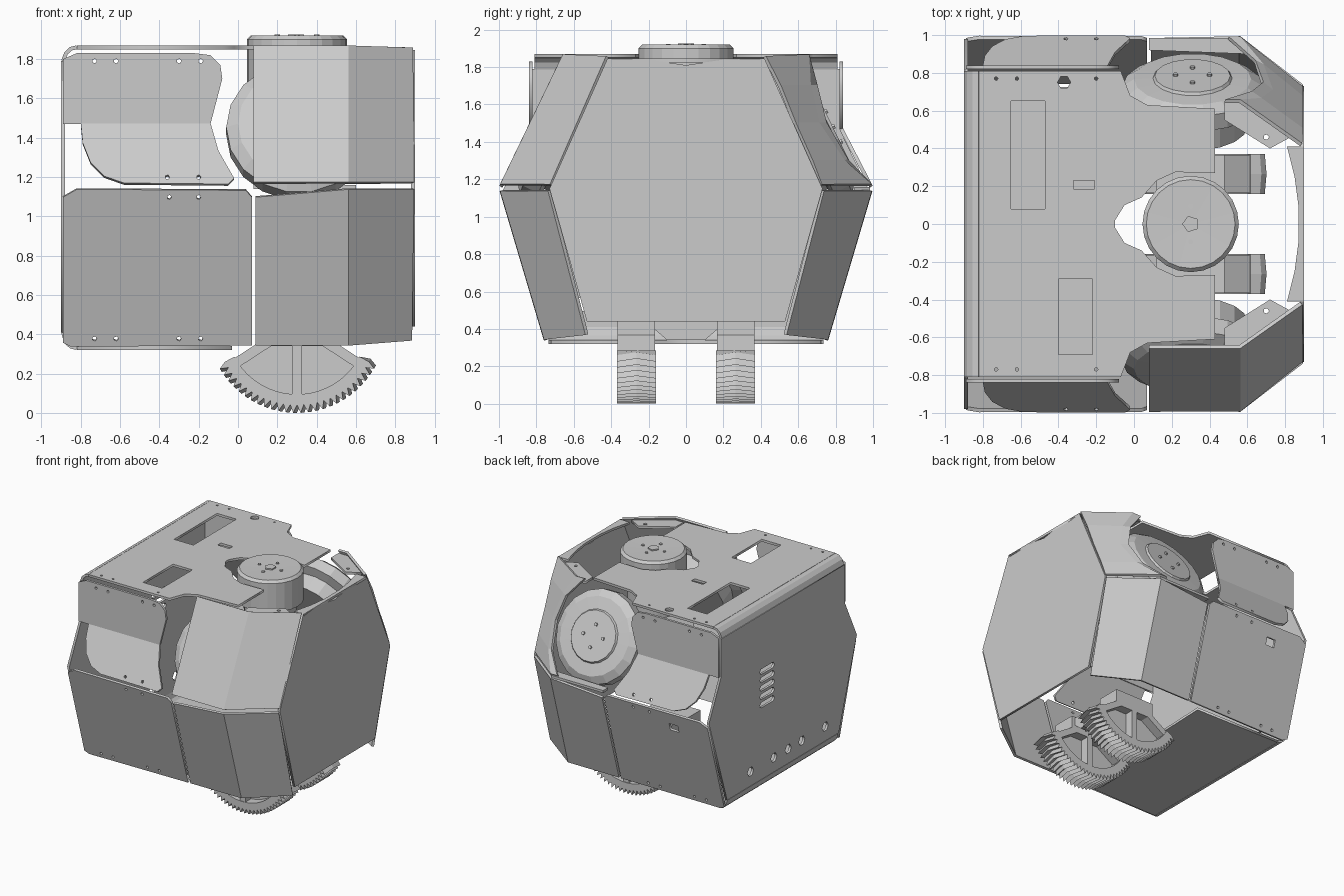
import bpy, bmesh
from math import sin, cos, pi, radians
from mathutils import Vector, Matrix

if "Cube" in bpy.data.objects:
    bpy.data.objects.remove(bpy.data.objects["Cube"])


def link(name, me):
    ob = bpy.data.objects.new(name, me)
    bpy.context.collection.objects.link(ob)
    return ob


def from_bm(name, bm):
    bmesh.ops.recalc_face_normals(bm, faces=bm.faces)
    me = bpy.data.meshes.new(name)
    bm.to_mesh(me)
    bm.free()
    return link(name, me)


def plate(name, loops, o, u, v, t=0.02):
    """Flat sheet with holes: the first loop is the outline, the rest are holes."""
    cu = bpy.data.curves.new(name, 'CURVE')
    cu.dimensions, cu.fill_mode, cu.extrude = '2D', 'BOTH', t / 2
    for loop in loops:
        sp = cu.splines.new('POLY')
        sp.points.add(len(loop) - 1)
        for p, (a, b) in zip(sp.points, loop):
            p.co = (a, b, 0, 1)
        sp.use_cyclic_u = True
    tmp = link(name + "_outline", cu)
    dg = bpy.context.evaluated_depsgraph_get()
    me = bpy.data.meshes.new_from_object(tmp.evaluated_get(dg))
    bpy.data.objects.remove(tmp)
    u, v = Vector(u), Vector(v)
    w = u.cross(v).normalized()
    m = Matrix((u, v, w)).transposed().to_4x4()
    m.translation = Vector(o)
    me.transform(m)
    return link(name, me)


def skin(name, rows, t=0.02):
    """Folded sheet lofted through rows of points."""
    bm = bmesh.new()
    vs = [[bm.verts.new(p) for p in r] for r in rows]
    for a, b in zip(vs, vs[1:]):
        for i in range(len(a) - 1):
            bm.faces.new((a[i], a[i + 1], b[i + 1], b[i]))
    ob = from_bm(name, bm)
    md = ob.modifiers.new("thickness", 'SOLIDIFY')
    md.thickness, md.offset = t, 0
    return ob


def lathe(name, prof, o, axis, n=20):
    bm = bmesh.new()
    vs = [bm.verts.new((r, 0, h)) for r, h in prof]
    es = [bm.edges.new(e) for e in zip(vs, vs[1:])]
    bmesh.ops.spin(bm, geom=vs + es, cent=(0, 0, 0), axis=(0, 0, 1), angle=2 * pi, steps=n)
    bmesh.ops.remove_doubles(bm, verts=bm.verts, dist=0.0005)
    bm.transform(Matrix.Translation(o) @ Vector(axis).to_track_quat('Z', 'Y').to_matrix().to_4x4())
    return from_bm(name, bm)


def box(name, lo, hi):
    bm = bmesh.new()
    bmesh.ops.create_cube(bm, size=1)
    lo, hi = Vector(lo), Vector(hi)
    bm.transform(Matrix.Translation((lo + hi) / 2) @ Matrix.Diagonal((*(hi - lo), 1)))
    return from_bm(name, bm)


def rect(a0, b0, a1, b1):
    return [(a0, b0), (a1, b0), (a1, b1), (a0, b1)]


def ngon(a, b, r, n=6):
    return [(a + r * cos(2 * pi * i / n), b + r * sin(2 * pi * i / n)) for i in range(n)]


def mirrored(half):
    """Complete an outline symmetric about the second coordinate."""
    return half + [(a, -b) for a, b in reversed(half)]


X, Y, Z = (1, 0, 0), (0, 1, 0), (0, 0, 1)

# Top plate with neck notch, hatches and screw holes
top = mirrored([(-.82, .81), (-.07, .81), (-.02, .68), (.07, .63), (.43, .61), (.43, .27), (.22, .275),
                (.12, .23), (.04, .14), (-.05, .1), (-.1, .02)][::-1])
holes = [rect(-.65, .08, -.47, .65), rect(-.4, -.69, -.22, -.29), rect(-.32, .185, -.21, .23),
         ngon(-.37, .75, .035)]
holes += [ngon(x, s * .77, .01, 5) for s in (-1, 1) for x in (-.73, -.62, -.2)]
plate("top_plate", [top] + holes, (0, 0, 1.86), X, Y)

# Bottom plate, open towards the gears
plate("bottom_plate", [mirrored([(-.14, .1), (-.05, .2), (-.03, .72), (-.82, .73)])], (0, 0, .33), X, Y)

# Back plate with vents and connector holes, bent corners above and below
back = [(-.74, .41), (-.98, 1.14), (-.82, 1.47), (-.82, 1.79), (.82, 1.79), (.82, 1.47), (.98, 1.14), (.74, .41)]
vents = [[(.11, z), (.13, z + .025), (.29, z + .025), (.31, z), (.29, z - .02), (.13, z - .02)]
         for z in (1.03, 1.1, 1.17, 1.24, 1.31)]
ports = [ngon(y, .53, .04) for y in (.43, .12, -.07, -.25, -.56)]
plate("back_plate", [back] + vents + ports, (-.89, 0, 0), Y, Z)
for nm, w, bend in (("top_bend", .81, [(-.89, 1.79), (-.875, 1.83), (-.85, 1.853), (-.82, 1.86)]),
                    ("bottom_bend", .735, [(-.89, .41), (-.875, .36), (-.85, .337), (-.82, .33)])):
    skin(nm, [[(x, -w, z), (x, w, z)] for x, z in bend])

# Front panel with dipped upper edge, and its curved lip
front = [(-.53, .44), (-.73, 1.15), (-.42, 1.845), (-.2, 1.84), (0, 1.81), (.2, 1.84), (.42, 1.845),
         (.73, 1.15), (.53, .44)]
plate("front_panel", [front], (.89, 0, 0), Y, Z)
plate("front_lip", [mirrored([(.9, .41), (.81, .41), (.85, .25), (.87, .1)])], (0, 0, 1.835), X, Y)

for s, side in ((-1, "right"), (1, "left")):
    # Rear side: upper vertical sheet, flared flap, lower slanted panel
    plate(side + "_rear_upper_panel", [[(-.89, 1.8), (-.89, 1.47), (-.14, 1.47), (-.08, 1.7), (-.09, 1.77),
          (-.14, 1.82), (-.22, 1.83), (-.82, 1.83)]] +
          [ngon(x, 1.79, .012, 5) for x in (-.73, -.62, -.3, -.19)], (0, s * .83, 0), X, Z)
    k = .16 / .31
    plate(side + "_rear_flap", [[(-.8, 1.47), (-.79, 1.37), (-.75, 1.27), (-.68, 1.2), (-.58, 1.165),
          (-.05, 1.16), (-.02, 1.19), (-.1, 1.33), (-.14, 1.47)]] +
          [ngon(x, 1.195, .012, 5) for x in (-.36, -.2)], (0, s * (.83 + k * 1.47), 0), X, (0, -s * k, 1))
    k = .296
    slot = [rect(-.6, .98, -.52, 1.04)] if s > 0 else []
    plate(side + "_rear_lower_panel", [[(-.89, .36), (-.85, .34), (.07, .345), (.07, 1.1), (.04, 1.135),
          (-.82, 1.14), (-.89, 1.1)]] + slot +
          [ngon(x, z, .012, 5) for x, z in ((-.35, 1.1), (-.2, 1.1), (-.73, .38), (-.62, .38), (-.3, .38), (-.19, .38))],
          (0, s * (.99 - k * 1.15), 0), X, (0, s * k, 1))

    # Front side: lower panel folded round the corner to the front
    skin(side + "_front_lower_panel",
         [[(.09, s * .975, 1.1), (.56, s * .985, 1.14), (.89, s * .73, 1.14)],
          [(.09, s * .75, .345), (.56, s * .75, .345), (.88, s * .53, .37)]])
    # Upper corner panel; one side covers its shoulder, the other leaves it exposed
    if s < 0:
        skin("right_front_upper_panel",
             [[(.08, -.985, 1.17), (.56, -.985, 1.17), (.89, -.72, 1.17)],
              [(.08, -.65, 1.865), (.56, -.65, 1.865), (.885, -.42, 1.855)]])
    else:
        skin("left_front_upper_panel",
             [[(.5, .985, 1.17), (.56, .985, 1.17), (.89, .72, 1.17)],
              [(.64, .86, 1.3), (.68, .84, 1.3), (.89, .67, 1.3)],
              [(.68, .745, 1.5), (.73, .705, 1.5), (.89, .58, 1.5)],
              [(.62, .695, 1.7), (.67, .66, 1.7), (.89, .5, 1.7)],
              [(.48, .65, 1.865), (.56, .65, 1.865), (.885, .42, 1.855)]])
        skin("left_shoulder_ledge", [[(.08, .985, 1.15), (.56, .985, 1.15)], [(.08, .92, 1.15), (.6, .9, 1.15)]])
    # Mounting tab at the top of the corner panel
    plate(side + "_corner_tab", [[(.48, s * .65), (.48, s * .55), (.72, s * .4), (.83, s * .46), (.56, s * .65)],
          ngon(.7, s * .46, .015, 5)], (0, 0, 1.83), X, Y)

    # Shoulder drive, tilted parallel to the upper panel
    a = radians(26)
    ax = Vector((0, s * cos(a), sin(a)))
    c = Vector((.31, s * .785, 1.48))
    lathe(side + "_shoulder_drive", [(0, 0), (.2, 0), (.21, -.015), (.31, -.02), (.37, -.06), (.37, -.15),
          (.29, -.17), (.29, -.3), (0, -.3)], c, ax, 18)
    for i in range(4):
        t = i * pi / 2
        p = c + .09 * (cos(t) * Vector(X) + sin(t) * ax.cross(Vector(X)))
        lathe(side + "_shoulder_bolt", [(0, .012), (.014, .012), (.014, -.01)], p, ax, 6)

    # Sector gear with chevron teeth
    bm = bmesh.new()
    n, half, hub = 26, radians(62), Vector((.3, 0, .455))
    step = 2 * half / n
    layers = []
    for y, shift in ((.16, 0), (.265, .5), (.37, 0)):
        outer, inner = [], []
        for i in range(2 * n + 1):
            t = -half + (i / 2 + shift) * step
            r = .455 if i % 2 else .415
            outer.append(bm.verts.new(hub + Vector((r * sin(t), s * y, -r * cos(t)))))
            t -= shift * step
            inner.append(bm.verts.new(hub + Vector((.36 * sin(t), s * y, -.36 * cos(t)))))
        layers.append(outer + inner[::-1])
    m = len(layers[0])
    for a0, b0 in zip(layers, layers[1:]):
        for i in range(m):
            bm.faces.new((a0[i], a0[(i + 1) % m], b0[(i + 1) % m], b0[i]))
    for lay in (layers[0], layers[-1]):
        for i in range(2 * n):
            bm.faces.new((lay[i], lay[i + 1], lay[m - 2 - i], lay[m - 1 - i]))
    from_bm(side + "_sector_gear", bm)

    # Gear spokes, thin web and hub
    for t in (-57, 0, 57):
        sp = box(side + "_gear_spoke", (-.025, -.1, -.38), (.025, .1, -.05))
        sp.location = (.3, s * .265, .455)
        sp.rotation_euler = (0, radians(-t), 0)
    fan = [(.3 + .37 * sin(radians(t)), .455 - .37 * cos(radians(t))) for t in range(-60, 61, 12)]
    plate(side + "_gear_web", [fan + [(.45, .37), (.15, .37)]], (0, s * .265, 0), X, Z, .05)
    box(side + "_gear_yoke", (.12, s * .265 - .1, .34), (.48, s * .265 + .1, .47))

# Bridge between the gears
plate("gear_bridge", [[(-.17, .4), (-.1, .34), (.1, .34), (.17, .4), (.17, .46), (-.17, .46)]],
      (.3, 0, 0), Y, Z, .3)

# Neck drive with square stud and bolts
lathe("neck_drive", [(0, 1.915), (.235, 1.92), (.255, 1.9), (.255, 1.66), (.2, 1.64), (.2, 1.42), (0, 1.42)],
      (.3, 0, 0), Z, 24)
lathe("neck_stud", [(0, 1.926), (.045, 1.926), (.045, 1.9)], (.3, 0, 0), Z, 5)
for x, y in ((.2, 0), (.4, 0), (.3, .095), (.3, -.095)):
    lathe("neck_bolt", [(0, 1.924), (.014, 1.924), (.014, 1.9)], (x, y, 0), Z, 6)
